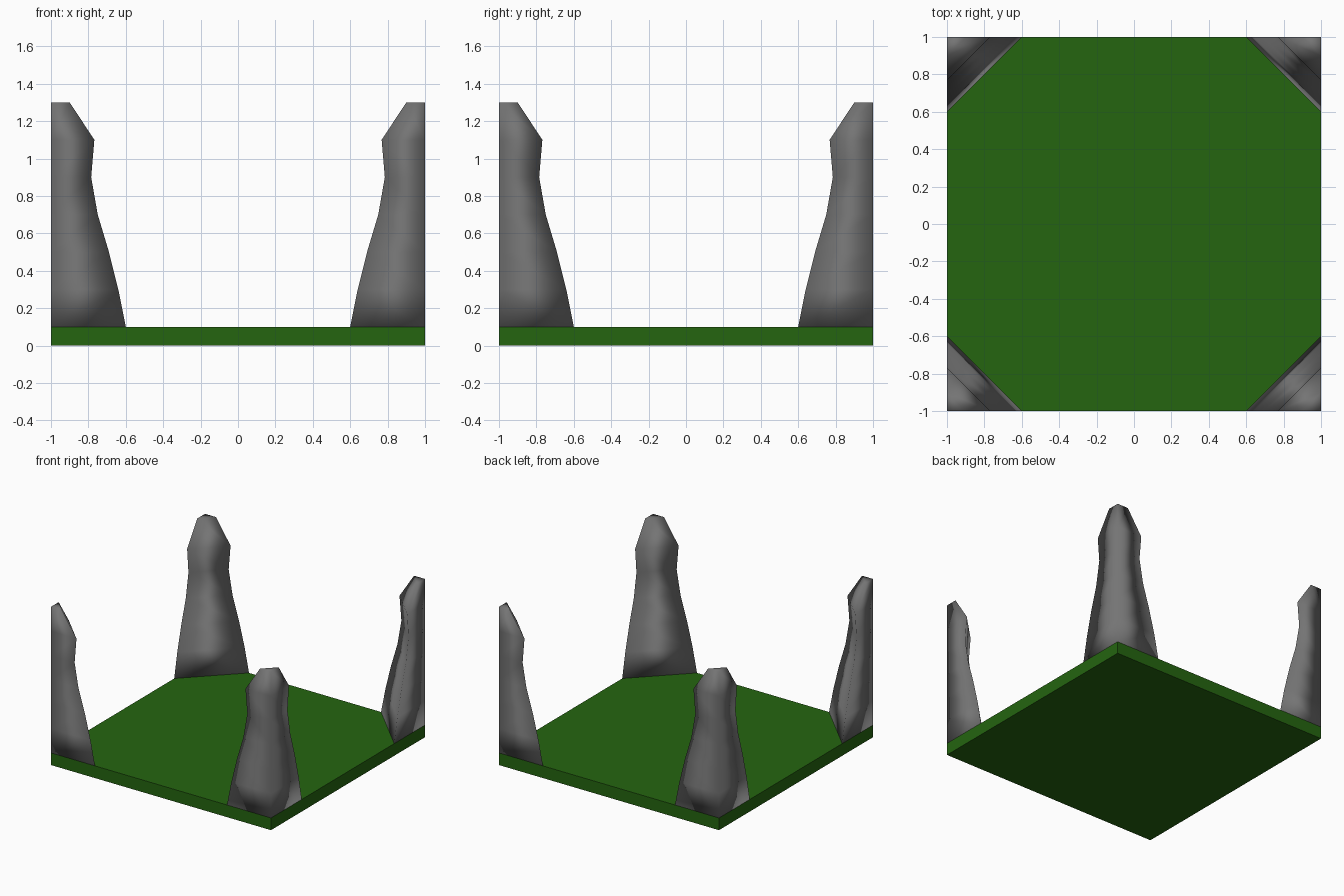
import bpy, bmesh

if "Cube" in bpy.data.objects:
    bpy.data.objects.remove(bpy.data.objects["Cube"])

def material(name, rgb):
    m = bpy.data.materials.new(name)
    m.diffuse_color = (*rgb, 1)
    m.use_nodes = True
    m.node_tree.nodes["Principled BSDF"].inputs["Base Color"].default_value = m.diffuse_color
    return m

grass = material("grass green", (0.018, 0.130, 0.005))
rock = material("rock grey", (0.175, 0.175, 0.175))

def add_object(name, bm, mat):
    bmesh.ops.recalc_face_normals(bm, faces=bm.faces)
    me = bpy.data.meshes.new(name)
    bm.to_mesh(me)
    bm.free()
    me.materials.append(mat)
    ob = bpy.data.objects.new(name, me)
    bpy.context.collection.objects.link(ob)
    return ob

# Square ground slab
bm = bmesh.new()
bmesh.ops.create_cube(bm, size=1)
for v in bm.verts:
    v.co = (v.co.x * 2, v.co.y * 2, v.co.z * 0.1 + 0.05)
add_object("ground_slab", bm, grass)

# Rock pillar profile: (height, length of the two legs of the corner triangle)
PROFILE = [(0.1, 0.4), (0.3, 0.36), (0.5, 0.31), (0.7, 0.25),
           (0.9, 0.215), (1.1, 0.232), (1.3, 0.1)]

def pillar(name, sx, sy):
    bm = bmesh.new()
    rings = [[bm.verts.new((sx * x, sy * y, z))
              for x, y in ((1, 1), (1 - w, 1), (1, 1 - w))] for z, w in PROFILE]
    for a, b in zip(rings, rings[1:]):
        for i in range(3):
            j = (i + 1) % 3
            bm.faces.new((a[i], a[j], b[j], b[i]))
    bm.faces.new(rings[0])
    bm.faces.new(rings[-1])
    for f in bm.faces:
        f.smooth = True
    add_object(name, bm, rock)

# One pillar in each corner
for fb, sy in (("front", -1), ("back", 1)):
    for lr, sx in (("left", -1), ("right", 1)):
        pillar(f"rock_pillar_{fb}_{lr}", sx, sy)
